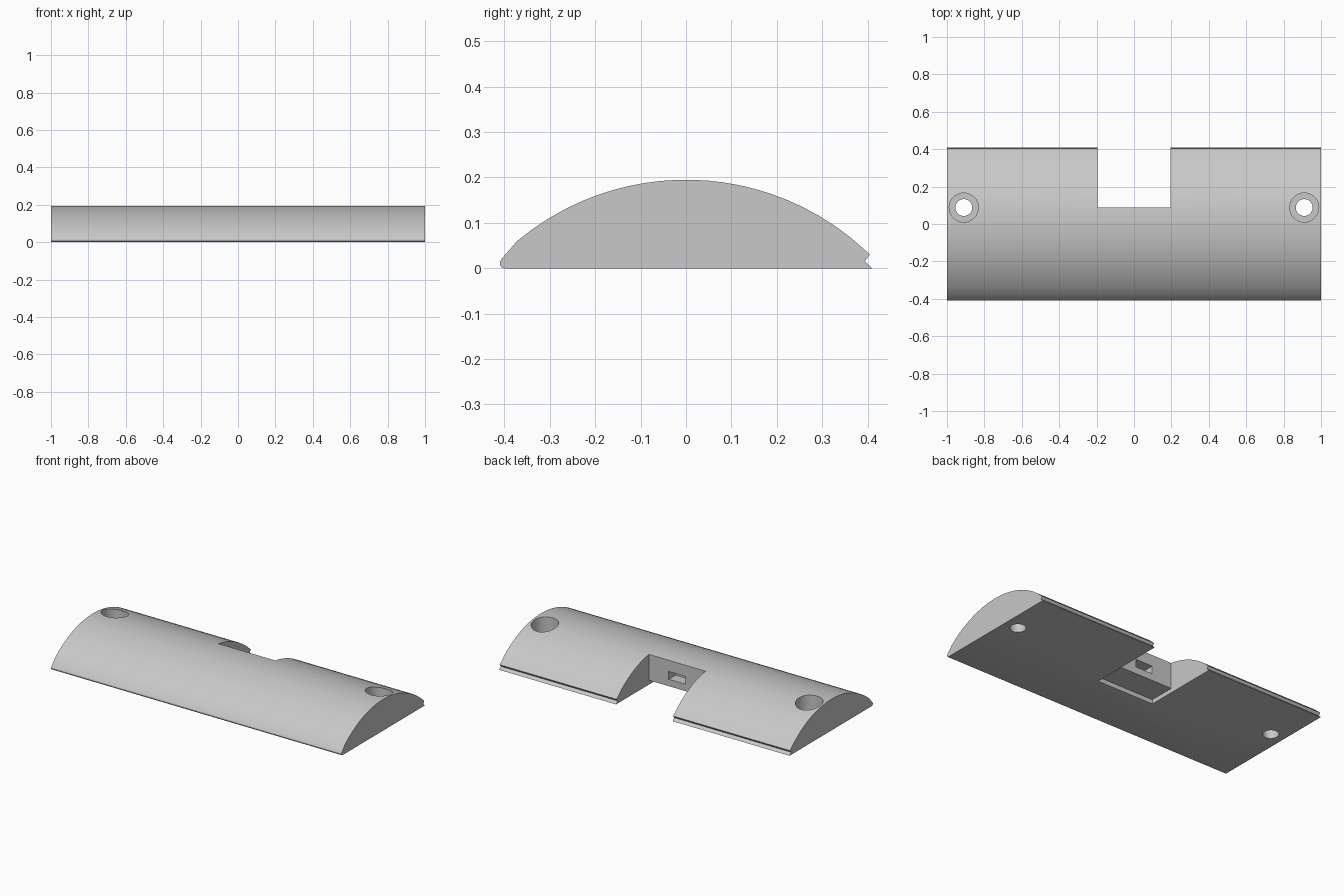
import bpy, bmesh, math
from mathutils import Matrix

cube = bpy.data.objects.get("Cube")
if cube:
    bpy.data.objects.remove(cube, do_unlink=True)

grey = bpy.data.materials.new("light_grey")
grey.use_nodes = True
COLOR = (0.58, 0.58, 0.58, 1)
grey.diffuse_color = COLOR
grey.node_tree.nodes["Principled BSDF"].inputs["Base Color"].default_value = COLOR


def make_object(name, bm):
    bmesh.ops.recalc_face_normals(bm, faces=bm.faces)
    mesh = bpy.data.meshes.new(name)
    bm.to_mesh(mesh)
    bm.free()
    mesh.materials.append(grey)
    obj = bpy.data.objects.new(name, mesh)
    bpy.context.scene.collection.objects.link(obj)
    return obj


def box(name, low, high):
    bm = bmesh.new()
    size = [h - l for l, h in zip(low, high)]
    mid = [(h + l) / 2 for l, h in zip(low, high)]
    matrix = Matrix.Translation(mid) @ Matrix.Diagonal((*size, 1))
    bmesh.ops.create_cube(bm, size=1, matrix=matrix)
    return make_object(name, bm)


def cylinder(name, x, y, radius, z_low, z_high):
    bm = bmesh.new()
    bmesh.ops.create_cone(bm, cap_ends=True, segments=40, radius1=radius, radius2=radius,
                          depth=z_high - z_low,
                          matrix=Matrix.Translation((x, y, (z_low + z_high) / 2)))
    return make_object(name, bm)


def cut(target, cutter):
    cutter.hide_render = True
    mod = target.modifiers.new("cut", "BOOLEAN")
    mod.operation = "DIFFERENCE"
    mod.solver = "EXACT"
    mod.object = cutter
    bpy.context.view_layer.objects.active = target
    bpy.ops.object.modifier_apply(modifier=mod.name)
    bpy.data.objects.remove(cutter, do_unlink=True)


# Domed bar: arc top, rounded front lip, V groove along the back edge
RADIUS, TOP = 0.58, 0.195
profile = [(0.41, 0), (0.394, 0.016), (0.405, 0.03)]
STEPS = 22
for i in range(STEPS + 1):
    y = 0.398 - i / STEPS * 0.77
    profile.append((y, TOP - RADIUS + math.sqrt(RADIUS ** 2 - y ** 2)))
profile += [(-0.406, 0.021), (-0.41, 0.014), (-0.41, 0.007), (-0.406, 0.002), (-0.4, 0)]

bm = bmesh.new()
end = bm.faces.new([bm.verts.new((-1, y, z)) for y, z in profile])
swept = bmesh.ops.extrude_face_region(bm, geom=[end])["geom"]
bmesh.ops.translate(bm, vec=(2, 0, 0),
                    verts=[g for g in swept if isinstance(g, bmesh.types.BMVert)])
bar = make_object("domed_bar", bm)

# Back notch, shallow recess beneath its wall, and small slot in the wall
cut(bar, box("notch_cutter", (-0.195, 0.087, -0.1), (0.195, 0.6, 0.4)))
cut(bar, box("recess_cutter", (-0.195, -0.075, -0.1), (0.195, 0.2, 0.027)))
cut(bar, box("slot_cutter", (-0.058, 0.02, 0.07), (0.058, 0.2, 0.118)))

# Counterbored screw holes near both ends
for x in (-0.91, 0.91):
    cut(bar, cylinder("screw_hole_cutter", x, 0.088, 0.045, -0.1, 0.4))
    cut(bar, cylinder("counterbore_cutter", x, 0.088, 0.078, 0.08, 0.4))

bpy.ops.object.select_all(action="DESELECT")
bar.select_set(True)
bpy.context.view_layer.objects.active = bar
bpy.ops.object.shade_smooth_by_angle(angle=math.radians(25))
